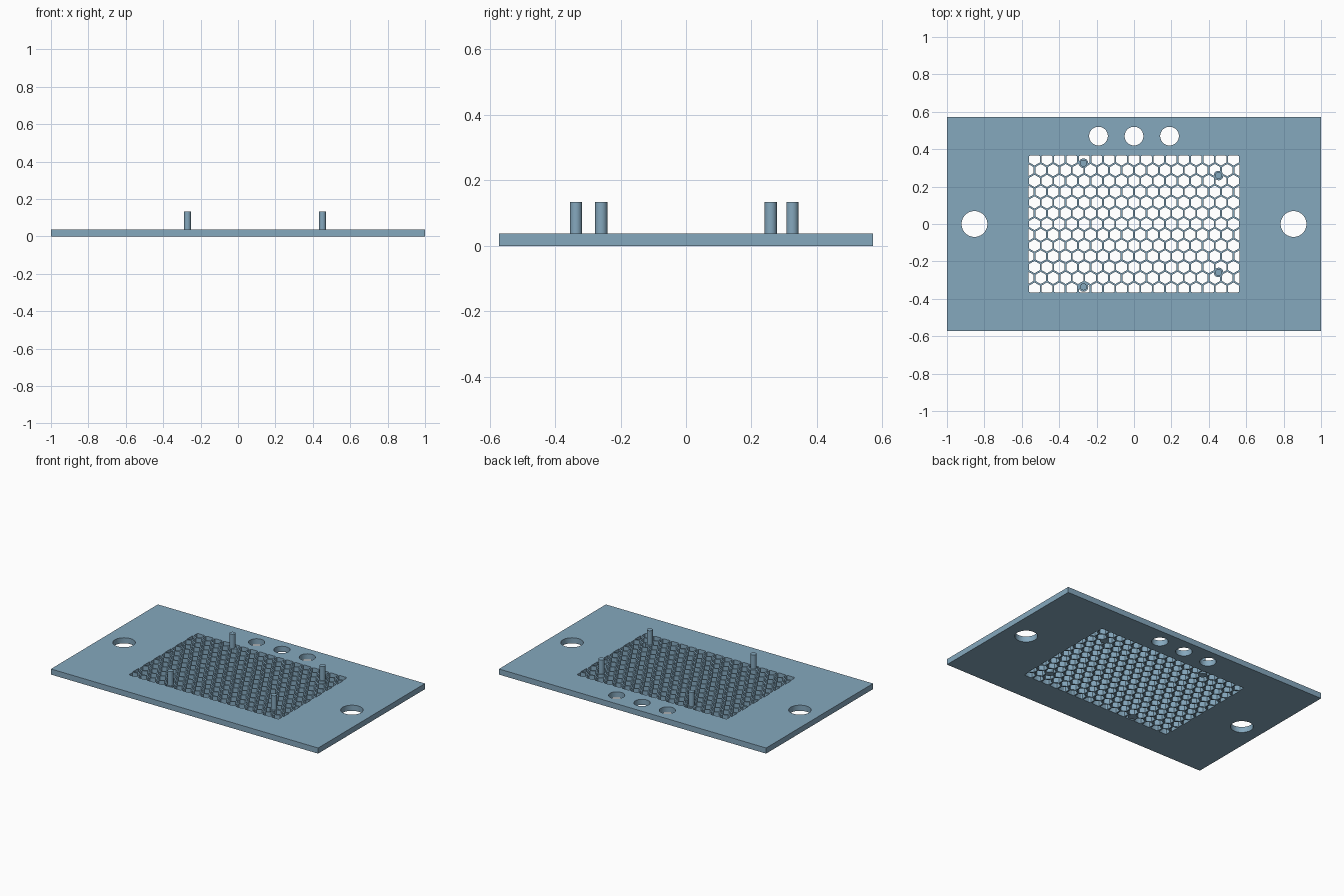
import bpy, bmesh, math
from mathutils import Matrix

if "Cube" in bpy.data.objects:
    bpy.data.objects.remove(bpy.data.objects["Cube"])

THICK = 0.038          # plate thickness
PITCH = 0.0665         # honeycomb cell spacing
WALL = 0.0095          # honeycomb wall thickness
WIN_X, WIN_Y = 0.565, 0.367   # half size of the honeycomb window

blue = bpy.data.materials.new("steel blue")
blue.diffuse_color = (0.235, 0.393, 0.515, 1)
blue.use_nodes = True
blue.node_tree.nodes["Principled BSDF"].inputs["Base Color"].default_value = blue.diffuse_color


def make_object(name, bm):
    bmesh.ops.recalc_face_normals(bm, faces=bm.faces)
    mesh = bpy.data.meshes.new(name)
    bm.to_mesh(mesh)
    bm.free()
    obj = bpy.data.objects.new(name, mesh)
    mesh.materials.append(blue)
    bpy.context.collection.objects.link(obj)
    return obj


def smooth(obj):
    bpy.ops.object.select_all(action='DESELECT')
    obj.select_set(True)
    bpy.context.view_layer.objects.active = obj
    bpy.ops.object.shade_smooth_by_angle(angle=math.radians(30))


def cylinder(bm, x, y, r, z0, z1, segments=32):
    bmesh.ops.create_cone(bm, cap_ends=True, segments=segments, radius1=r, radius2=r,
                          depth=z1 - z0,
                          matrix=Matrix.Translation((x, y, (z0 + z1) / 2)))


# Honeycomb cells: hexagons trimmed to the window, then extruded
cut = bmesh.new()
r = (PITCH - WALL) / math.sqrt(3)
for row in range(-6, 7):
    odd = row % 2
    for col in range(-9 if odd else -8, 9):
        cx = (col + 0.5 * odd) * PITCH
        cy = row * PITCH * math.sqrt(3) / 2
        ring = [cut.verts.new((cx + r * math.cos(math.radians(30 + 60 * k)),
                               cy + r * math.sin(math.radians(30 + 60 * k)), -0.02))
                for k in range(6)]
        cut.faces.new(ring)
for co, no in (((WIN_X, 0, 0), (1, 0, 0)), ((-WIN_X, 0, 0), (-1, 0, 0)),
               ((0, WIN_Y, 0), (0, 1, 0)), ((0, -WIN_Y, 0), (0, -1, 0))):
    geom = cut.verts[:] + cut.edges[:] + cut.faces[:]
    bmesh.ops.bisect_plane(cut, geom=geom, plane_co=co, plane_no=no, clear_outer=True)
ext = bmesh.ops.extrude_face_region(cut, geom=cut.faces[:], use_keep_orig=True)
top = [v for v in ext["geom"] if isinstance(v, bmesh.types.BMVert)]
bmesh.ops.translate(cut, verts=top, vec=(0, 0, THICK + 0.04))

# Round holes: two large at the sides, three small along the back
for x in (-0.853, 0.853):
    cylinder(cut, x, 0, 0.069, -0.02, THICK + 0.02, 48)
for x in (-0.19, 0, 0.19):
    cylinder(cut, x, 0.47, 0.05, -0.02, THICK + 0.02, 48)
cutter = make_object("hole_cutter", cut)
cutter.hide_render = True

# Plate with the holes cut through it
bm = bmesh.new()
bmesh.ops.create_cube(bm, size=1, matrix=Matrix.Translation((0, 0, THICK / 2))
                      @ Matrix.Diagonal((2, 1.143, THICK, 1)))
plate = make_object("perforated_plate", bm)
mod = plate.modifiers.new("holes", 'BOOLEAN')
mod.operation = 'DIFFERENCE'
mod.solver = 'EXACT'
mod.object = cutter
bpy.context.view_layer.objects.active = plate
bpy.ops.object.modifier_apply(modifier=mod.name)
bpy.data.objects.remove(cutter)
smooth(plate)

# Mounting pegs, each standing on a wider boss within the grid
for i, (x, y) in enumerate(((-0.27, 0.325), (-0.27, -0.336), (0.452, 0.259), (0.452, -0.259))):
    bm = bmesh.new()
    cylinder(bm, x, y, 0.0255, 0, THICK)
    boss = make_object(f"peg_boss_{i + 1}", bm)
    bm = bmesh.new()
    cylinder(bm, x, y, 0.0185, THICK, 0.134)
    peg = make_object(f"mounting_peg_{i + 1}", bm)
    smooth(boss)
    smooth(peg)
